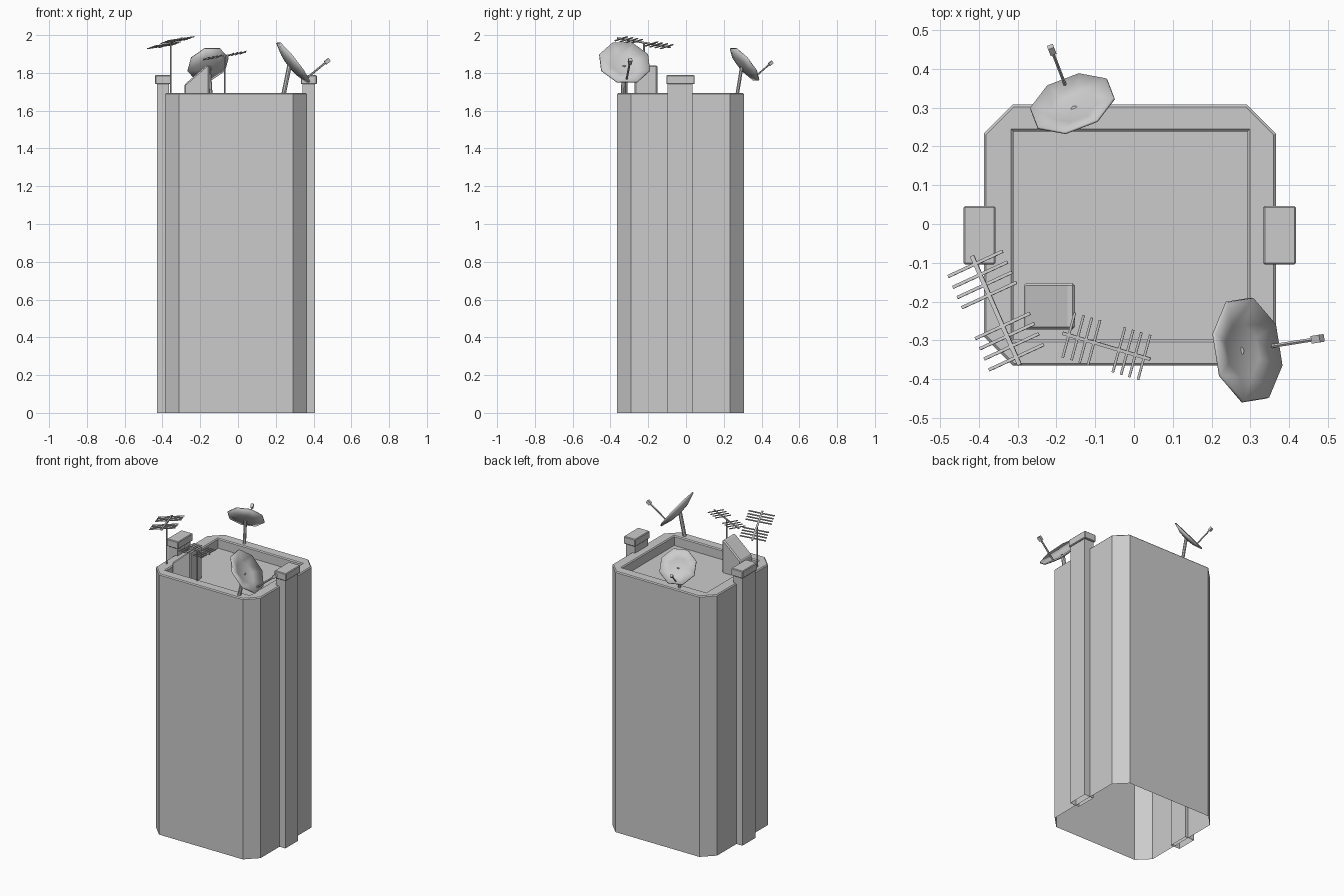
import bpy, bmesh, math
from mathutils import Vector, Matrix

if "Cube" in bpy.data.objects:
    bpy.data.objects.remove(bpy.data.objects["Cube"])

ROOF, FLOOR = 1.693, 1.63


def finish(bm, name, flip=True):
    if flip:
        bmesh.ops.recalc_face_normals(bm, faces=bm.faces)
    me = bpy.data.meshes.new(name)
    bm.to_mesh(me)
    bm.free()
    ob = bpy.data.objects.new(name, me)
    bpy.context.collection.objects.link(ob)
    return ob


def add_box(bm, center, size, rot=None):
    m = Matrix.Translation(center) @ (rot or Matrix()) @ Matrix.Diagonal((*size, 1))
    return bmesh.ops.create_cube(bm, size=1, matrix=m)['verts']


def add_bar(bm, a, b, r, sides=8):
    a, b = Vector(a), Vector(b)
    d = b - a
    m = Matrix.Translation((a + b) / 2) @ d.to_track_quat('Z', 'Y').to_matrix().to_4x4()
    bmesh.ops.create_cone(bm, cap_ends=True, segments=sides, radius1=r, radius2=r,
                          depth=d.length, matrix=m)


def bevel(ob, w):
    mod = ob.modifiers.new("bevel", 'BEVEL')
    mod.width, mod.segments = w, 1


# Tower body: chamfered shell open at the bottom, with a parapet and sunken roof
def octagon(bm, inset, z):
    x0, x1, y0, y1 = -0.387 + inset, 0.366 - inset, -0.365 + inset, 0.308 - inset
    c = 0.075 - inset * 0.5
    pts = [(x0 + c, y0), (x1 - c, y0), (x1, y0 + c), (x1, y1 - c),
           (x1 - c, y1), (x0 + c, y1), (x0, y1 - c), (x0, y0 + c)]
    return [bm.verts.new((x, y, z)) for x, y in pts]


def rect(bm, inset, z):
    x0, x1, y0, y1 = -0.317 + inset, 0.299 - inset, -0.304 + inset, 0.245 - inset
    return [bm.verts.new((x, y, z)) for x, y in [(x0, y0), (x1, y0), (x1, y1), (x0, y1)]]


def bridge(bm, a, b):
    n = len(a)
    for i in range(n):
        bm.faces.new((a[i], a[(i + 1) % n], b[(i + 1) % n], b[i]))


bm = bmesh.new()
wall, edge, rim = octagon(bm, 0, 0), octagon(bm, 0, ROOF - 0.006), octagon(bm, 0.006, ROOF)
inner = [rect(bm, 0, ROOF), rect(bm, 0.006, ROOF - 0.006), rect(bm, 0.006, FLOOR)]
bridge(bm, wall, edge)
bridge(bm, edge, rim)
for i in range(8):
    j = (i + 1) % 8
    ci, cj = inner[0][(i + 1) // 2 % 4 if i % 2 else i // 2], inner[0][(j + 1) // 2 % 4 if j % 2 else j // 2]
    bm.faces.new((rim[i], rim[j], cj, ci) if ci != cj else (rim[i], rim[j], ci))
bridge(bm, inner[0], inner[1])
bridge(bm, inner[1], inner[2])
bm.faces.new(inner[2])
finish(bm, "tower_body", flip=False)

# Side shafts with caps
for side, (x0, x1) in {"left": (-0.43, -0.366), "right": (0.342, 0.408)}.items():
    xm = (x0 + x1) / 2
    bm = bmesh.new()
    add_box(bm, (xm, -0.031, 0.875), (x1 - x0, 0.132, 1.75))
    bm.faces.ensure_lookup_table()
    bottom = [f for f in bm.faces if f.calc_center_median().z < 0.01]
    bmesh.ops.delete(bm, geom=bottom, context='FACES_ONLY')
    finish(bm, side + "_shaft", flip=False)
    bm = bmesh.new()
    add_box(bm, (xm, -0.029, 1.764), (x1 - x0 + 0.018, 0.15, 0.048))
    bevel(finish(bm, side + "_shaft_cap"), 0.004)

# Roof access hut with a sloping top
bm = bmesh.new()
profile = [(-0.284, FLOOR - 0.01), (-0.152, FLOOR - 0.01), (-0.152, 1.84), (-0.166, 1.84), (-0.284, 1.738)]
front = bm.faces.new([bm.verts.new((x, -0.272, z)) for x, z in profile])
ext = bmesh.ops.extrude_face_region(bm, geom=[front])['geom']
bmesh.ops.translate(bm, verts=[v for v in ext if isinstance(v, bmesh.types.BMVert)], vec=(0, 0.12, 0))
bevel(finish(bm, "roof_hut"), 0.008)


# Satellite dishes: octagonal bowl, post, feed arm and feed head
def dish(name, center, azimuth, s):
    c = Vector(center)
    h = Vector((math.cos(azimuth), math.sin(azimuth), 0))
    up = Vector((0, 0, 1))
    n = (h * 0.79 + up * 0.613).normalized()
    d = (h * 0.613 - up * 0.79).normalized()
    side = d.cross(n)
    frame = Matrix((d, side, n)).transposed().to_4x4()
    R = 0.14 * s
    bm = bmesh.new()
    hub = bm.verts.new(c - n * 0.028 * s)
    rings = []
    for t in (0.5, 1.0):
        ring = []
        for i in range(8):
            a = math.pi / 8 + i * math.pi / 4
            ring.append(bm.verts.new(c + (d * math.cos(a) + side * math.sin(a)) * R * t
                                     - n * 0.028 * s * (1 - t * t)))
        rings.append(ring)
    for i in range(8):
        bm.faces.new((hub, rings[0][i], rings[0][(i + 1) % 8]))
    bridge(bm, rings[0], rings[1])
    for f in bm.faces:
        f.normal_update()
        if f.normal.dot(n) < 0:
            f.normal_flip()
    ob = finish(bm, name + "_bowl", flip=False)
    mod = ob.modifiers.new("thickness", 'SOLIDIFY')
    mod.thickness, mod.offset = 0.008 * s, -1
    bpy.context.view_layer.objects.active = ob
    ob.select_set(True)
    bpy.ops.object.shade_smooth_by_angle(angle=math.radians(35))
    ob.select_set(False)

    bm = bmesh.new()
    foot = c - h * 0.055 * s
    foot.z = ROOF - 0.005
    add_bar(bm, foot, c - n * 0.03 * s, 0.012 * s)
    finish(bm, name + "_post")

    bm = bmesh.new()
    tip = c + d * 0.107 * s + n * 0.14 * s
    add_bar(bm, c + d * 0.11 * s - n * 0.012 * s, tip, 0.0055 * s, 6)
    add_box(bm, tip + n * 0.004 * s, (0.02 * s, 0.02 * s, 0.028 * s), frame)
    finish(bm, name + "_feed")


dish("front_dish", (0.296, -0.324, 1.858), math.radians(9), 1.0)
dish("back_dish", (-0.16, 0.313, 1.848), math.radians(111), 0.81)


# Comb aerials: mast, tilted boom and two groups of four elements
def aerial(name, center, azimuth, s):
    c = Vector(center)
    rot = (Matrix.Rotation(azimuth, 4, 'Z') @ Matrix.Rotation(math.radians(-9), 4, 'Y')
           @ Matrix.Rotation(math.radians(8), 4, 'X'))
    bm = bmesh.new()
    add_bar(bm, (c.x, c.y, ROOF - 0.005), c, 0.0055 * s, 6)
    finish(bm, name + "_mast")
    bm = bmesh.new()
    add_box(bm, c, (0.31 * s, 0.011 * s, 0.008 * s), rot)
    for t in (0.044, 0.073, 0.102, 0.133):
        for sign in (-1, 1):
            add_box(bm, c + rot @ Vector((sign * t * s, 0, 0)),
                    (0.008 * s, 0.157 * s, 0.005 * s), rot)
    finish(bm, name + "_comb")


aerial("left_aerial", (-0.356, -0.223, 1.96), math.radians(-66.4), 1.0)
aerial("front_aerial", (-0.071, -0.315, 1.891), math.radians(-16.5), 0.77)
